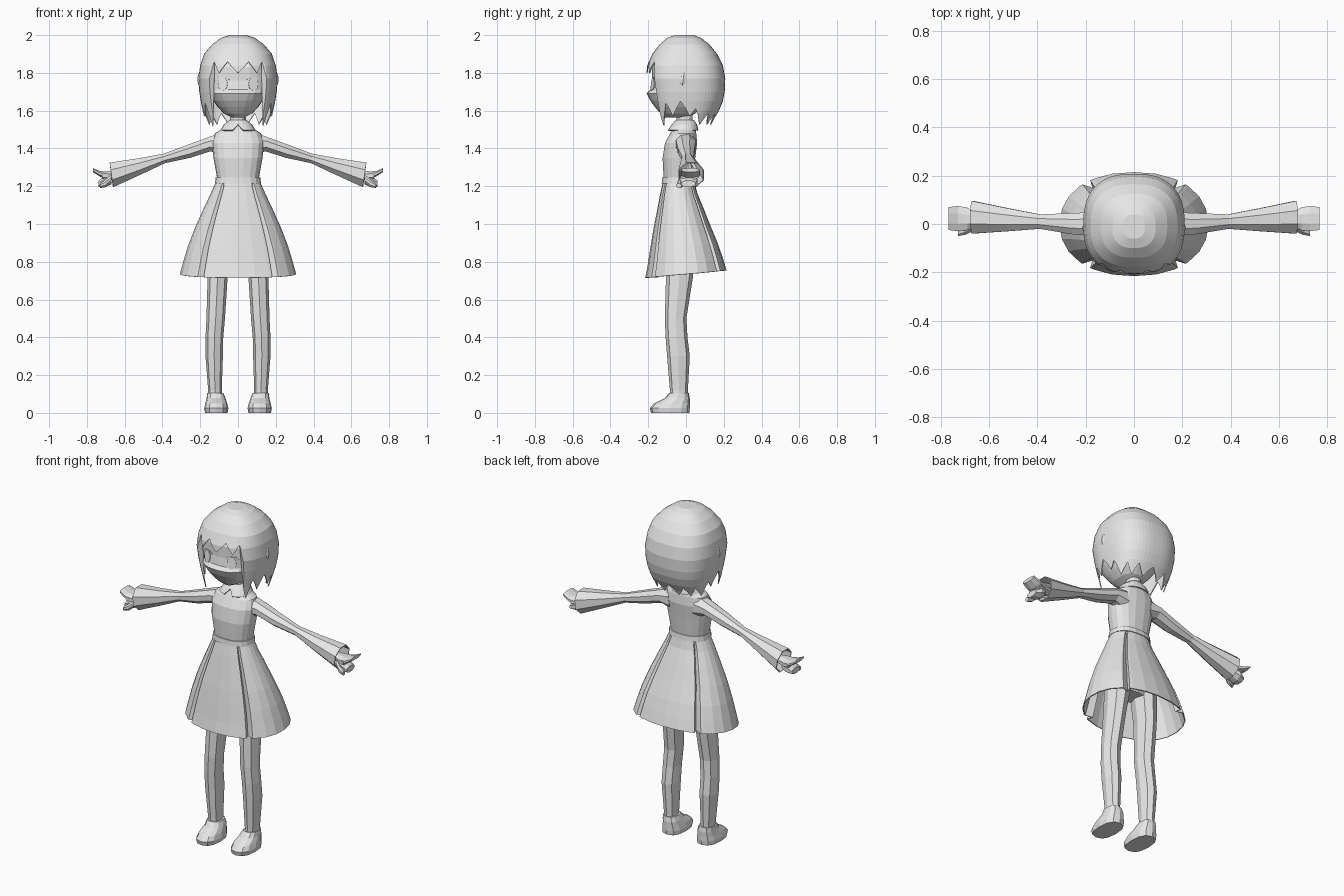
import bpy
import bmesh
import math
from mathutils import Vector
from mathutils.bvhtree import BVHTree

cube = bpy.data.objects.get("Cube")
if cube:
    bpy.data.objects.remove(cube, do_unlink=True)

grey = bpy.data.materials.new("plain_grey")
grey.use_nodes = True
colour = (0.8, 0.8, 0.8, 1)
grey.diffuse_color = colour
grey.node_tree.nodes["Principled BSDF"].inputs["Base Color"].default_value = colour


def finish(name, bm, mirror=False, thickness=0):
    """Turn a bmesh into a named object, optionally mirrored and thickened."""
    bmesh.ops.remove_doubles(bm, verts=bm.verts, dist=0.0005)
    bmesh.ops.recalc_face_normals(bm, faces=bm.faces)
    mesh = bpy.data.meshes.new(name)
    bm.to_mesh(mesh)
    bm.free()
    mesh.materials.append(grey)
    obj = bpy.data.objects.new(name, mesh)
    bpy.context.collection.objects.link(obj)
    if thickness:
        shell = obj.modifiers.new("Shell", "SOLIDIFY")
        shell.thickness = thickness
        shell.offset = -1
    if mirror:
        obj.modifiers.new("Mirror", "MIRROR").use_mirror_merge = False
    return obj


def power(value, n):
    return math.copysign(abs(value) ** (2 / n), value)


def level_ring(z, rx, front, back, cx=0, n=2.2, angles=range(0, 360, 30)):
    """Rounded horizontal section; the front is at 270 degrees."""
    cy, ry = (front + back) / 2, (back - front) / 2
    return [Vector((cx + rx * power(math.cos(math.radians(a)), n),
                    cy + ry * power(math.sin(math.radians(a)), n), z)) for a in angles]


def arm_ring(x, y0, y1, z0, z1, slant=0.15, sides=8):
    """Rounded section across the arm, slightly slanted."""
    points = []
    for i in range(sides):
        a = math.tau * (i + 0.5) / sides
        z = math.sin(a) * (z1 - z0) / 2 * 1.08
        points.append(Vector((x + z * slant, (y0 + y1) / 2 + math.cos(a) * (y1 - y0) / 2 * 1.08,
                              (z0 + z1) / 2 + z)))
    return points


def loft_mesh(rings, cap_start=True, cap_end=True):
    bm = bmesh.new()
    rows = [[bm.verts.new(p) for p in ring] for ring in rings]
    count = len(rows[0])
    for low, high in zip(rows, rows[1:]):
        for i in range(count):
            j = (i + 1) % count
            bm.faces.new((low[i], low[j], high[j], high[i]))
    if cap_start:
        bm.faces.new(rows[0][::-1])
    if cap_end:
        bm.faces.new(rows[-1])
    return bm


def body_part(name, sections, mirror=False, **shape):
    return finish(name, loft_mesh([level_ring(*s, **shape) for s in sections]), mirror)


# Torso, belt and neck
body_part("bodice", [(1.2, .112, -.12, .045), (1.25, .112, -.12, .04), (1.35, .13, -.125, .05),
                     (1.43, .138, -.112, .06), (1.48, .122, -.085, .055),
                     (1.51, .075, -.065, .05), (1.53, .045, -.05, .04)],
          n=2.4, angles=range(0, 360, 20))
body_part("belt", [(1.215, .122, -.13, .052), (1.245, .118, -.127, .048)],
          n=2.4, angles=range(0, 360, 20))
body_part("neck", [(1.5, .042, -.05, .035), (1.63, .04, -.05, .035)])

# Rounded collar, notched at the middle of the front
steps = range(0, 360, 15)
collar = [level_ring(1.55, .045, -.055, .042, angles=steps),
          level_ring(1.527, .075, -.075, .058, angles=steps),
          level_ring(1.497, .092, -.098, .066, angles=steps)]
collar[2][18].z += 0.03
collar[2][18].y += 0.025
finish("collar", loft_mesh(collar, False, False), thickness=0.006)

# Skirt: coarse panels with four narrow pleats folded inward
pleats = (52, 128, 232, 308)
panel_angles = sorted(list(range(0, 360, 15)) + [p + d for p in pleats for d in (-4, 0, 4)])
skirt = []
for z, rx, front, back in [(1.225, .116, -.122, .045), (1.16, .145, -.137, .06),
                           (1.08, .183, -.153, .092), (.98, .228, -.173, .13),
                           (.88, .266, -.19, .17), (.8, .29, -.203, .196),
                           (.735, .308, -.216, .215)]:
    ring = level_ring(z, rx, front, back, angles=panel_angles)
    middle = Vector((0, (front + back) / 2, z))
    flare = (1.225 - z) / 0.49
    for point, a in zip(ring, panel_angles):
        if a in pleats:
            point += (middle - point) * 0.13
        point.z += flare * 0.02 * math.sin(math.radians(a))
    skirt.append(ring)
finish("pleated_skirt", loft_mesh(skirt, False, False), thickness=0.006)

# Hips, legs and shoes
body_part("hips", [(.86, .1, -.09, .03), (.92, .15, -.115, .06), (1.2, .1, -.11, .035)])
body_part("leg", [(.06, .036, -.085, .01, .122), (.12, .036, -.085, .01, .122),
                  (.3, .046, -.1, .02, .126), (.4, .047, -.108, .008, .125),
                  (.5, .049, -.112, .002, .118), (.72, .053, -.106, .037, .108),
                  (.95, .07, -.105, .055, .085)],
          mirror=True, angles=range(0, 360, 45))
body_part("shoe", [(0, .06, -.185, .018, .115), (.025, .064, -.192, .02, .115),
                   (.05, .058, -.17, .02, .115), (.078, .05, -.112, .02, .116),
                   (.105, .043, -.09, .015, .12)], mirror=True, n=2.5)

# Flared sleeves with open cuffs
sleeve = [(.08, -.06, .05, 1.36, 1.485), (.15, -.052, .05, 1.385, 1.46),
          (.26, -.042, .045, 1.35, 1.42), (.39, -.02, .04, 1.322, 1.372),
          (.52, -.03, .065, 1.262, 1.348), (.67, -.04, .096, 1.195, 1.325)]
finish("sleeve", loft_mesh([arm_ring(*s) for s in sleeve], True, False), True, 0.006)

# Hands: forearm and palm, raised fingers, lowered thumb
hand_parts = {
    "palm": [(.5, .0, .035, 1.29, 1.32), (.64, -.005, .05, 1.235, 1.28),
             (.69, -.025, .065, 1.23, 1.28), (.72, -.03, .07, 1.235, 1.275)],
    "fingers": [(.69, -.025, .068, 1.235, 1.278), (.73, -.03, .075, 1.25, 1.28),
                (.768, -.025, .07, 1.275, 1.296)],
    "curled_fingers": [(.67, -.02, .05, 1.21, 1.26), (.705, -.03, .06, 1.195, 1.255),
                       (.738, -.025, .05, 1.195, 1.23)],
    "thumb": [(.67, -.03, .005, 1.22, 1.26), (.7, -.045, -.01, 1.195, 1.235),
              (.73, -.05, -.025, 1.19, 1.215)],
}
for part, sections in hand_parts.items():
    finish(part, loft_mesh([arm_ring(*s, slant=0) for s in sections]), mirror=True)

# Head with a forward nose line and receding jaw
head_sections = [(1.565, .035, -.11, .01), (1.585, .075, -.135, .05), (1.62, .108, -.165, .085),
                 (1.655, .132, -.19, .11), (1.692, .152, -.208, .13), (1.712, .16, -.188, .14),
                 (1.76, .178, -.18, .15), (1.83, .175, -.18, .15), (1.9, .14, -.14, .12)]
head = loft_mesh([level_ring(*s, n=2.5, angles=range(0, 360, 15)) for s in head_sections])
face_surface = BVHTree.FromBMesh(head)


def face_plate(name, outline):
    """Thin plate following the front of the face."""
    bm = bmesh.new()
    points = []
    for x, z in outline:
        hit = face_surface.ray_cast(Vector((x, -1, z)), Vector((0, 1, 0)))[0]
        points.append(bm.verts.new(hit - Vector((0, 0.004, 0))))
    bm.faces.new(points)
    finish(name, bm, mirror=True, thickness=0.003)


circle = [math.tau * i / 12 for i in range(12)]
face_plate("eye", [(.08 + .025 * math.cos(a), 1.742 + .036 * math.sin(a)) for a in circle])
face_plate("upper_eyelid", [(.045, 1.762), (.06, 1.778), (.1, 1.778), (.118, 1.762),
                            (.1, 1.771), (.06, 1.771)])
finish("head", head)

# Ears
ear = bmesh.new()
bmesh.ops.create_uvsphere(ear, u_segments=8, v_segments=6, radius=1)
for v in ear.verts:
    v.co = Vector((.197 + v.co.x * .018, -.015 + v.co.y * .02 + v.co.z * .006,
                   1.765 + v.co.z * .042))
finish("ear", ear, mirror=True)

# Bobbed hair: one shell whose ragged hem changes around the head
hair_levels = [(2.0, .045, -.06, .04), (1.985, .09, -.1, .08), (1.95, .138, -.14, .125),
               (1.9, .18, -.178, .165), (1.84, .2, -.205, .195), (1.77, .21, -.212, .208),
               (1.7, .205, -.2, .205), (1.65, .197, -.19, .195), (1.6, .187, -.178, .175),
               (1.55, .177, -.165, .145), (1.5, .165, -.155, .125)]
columns = 60


def hem_height(column):
    k = min(column, columns - column)
    ragged = (0, .5, 1, .5)[k % 4]
    if k < 7:
        return 1.8 + .06 * ragged       # fringe
    if k < 11:
        return 1.52 + .12 * ragged      # front locks
    if k < 18:
        return 1.57 + .08 * ragged      # sides
    return 1.525 + .06 * ragged         # back


def hair_point(z, column):
    for upper, lower in zip(hair_levels, hair_levels[1:]):
        if z >= lower[0]:
            t = (upper[0] - z) / (upper[0] - lower[0])
            section = [u + (v - u) * t for u, v in zip(upper, lower)]
            return level_ring(*section, n=2.5, angles=[column * 360 / columns - 90])[0]


hair = bmesh.new()
rows = [[hair.verts.new(hair_point(max(level[0], hem_height(c)), c)) for c in range(columns)]
        for level in hair_levels]
hair.faces.new(rows[0])
for upper, lower in zip(rows, rows[1:]):
    for c in range(columns):
        d = (c + 1) % columns
        corners = (upper[c], upper[d], lower[d], lower[c])
        if (corners[0].co - corners[3].co).length + (corners[1].co - corners[2].co).length > .001:
            hair.faces.new(corners)
finish("bobbed_hair", hair, thickness=0.006)
